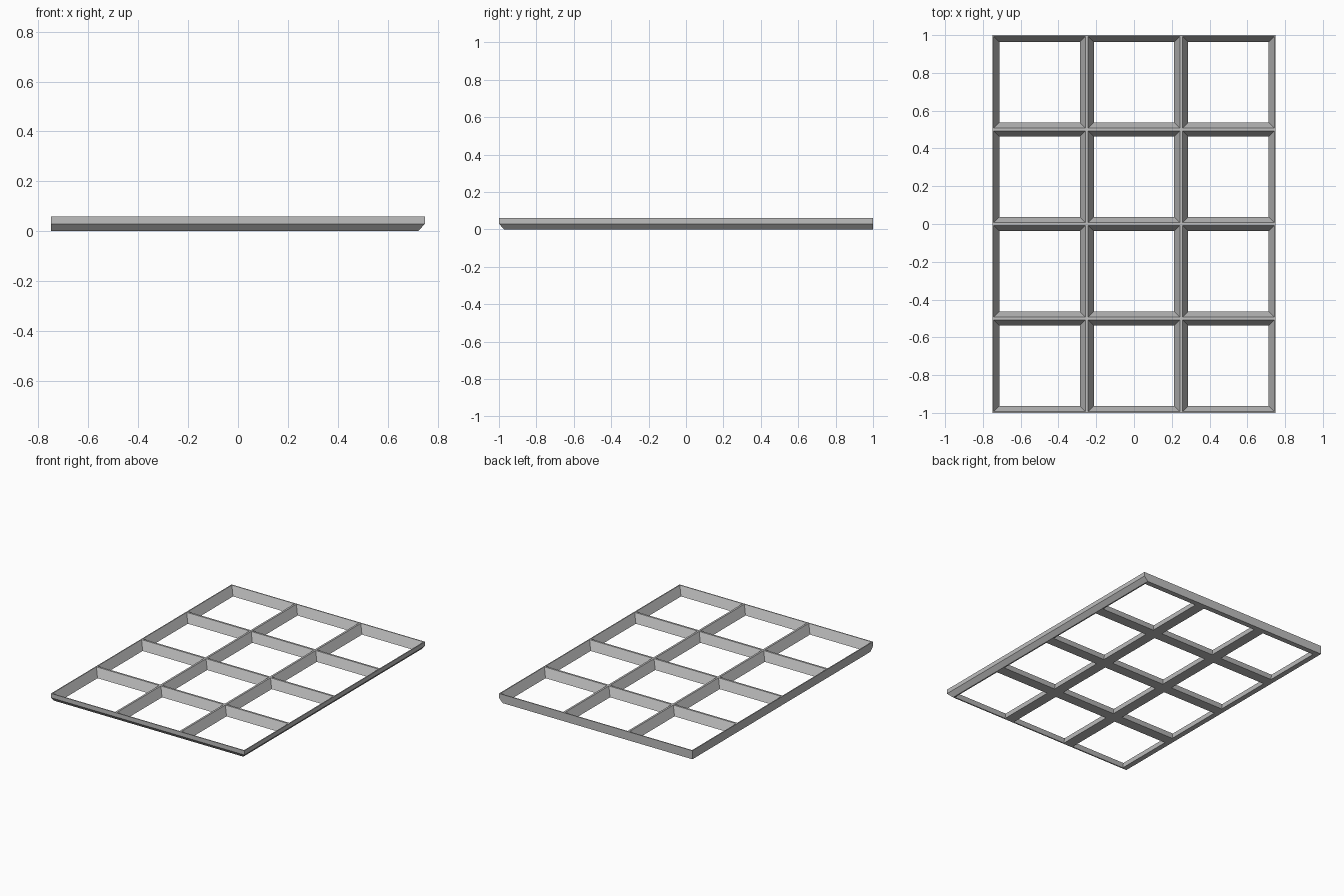
import bpy
import bmesh

cube = bpy.data.objects.get("Cube")
if cube:
    bpy.data.objects.remove(cube)

HEIGHT = 0.06
CELL = 0.5
COLUMNS, ROWS = 3, 4
RIM = 0.007      # half width of a bar at the top
FOOT = 0.037     # half width of a bar at the bottom
CHAMFER = 0.028  # undercut along the front and left edges
HALF_X, HALF_Y = COLUMNS * CELL / 2, ROWS * CELL / 2

grey = bpy.data.materials.new("neutral_grey")
grey.use_nodes = True
colour = (0.52, 0.52, 0.52, 1)
grey.diffuse_color = colour
grey.node_tree.nodes["Principled BSDF"].inputs["Base Color"].default_value = colour

bm = bmesh.new()


def ring(x, y, inset, z):
    """Four corners of a cell, pulled in by inset."""
    a, b = x + inset, x + CELL - inset
    c, d = y + inset, y + CELL - inset
    return [(a, c, z), (b, c, z), (b, d, z), (a, d, z)]


def quad(*corners):
    bm.faces.new([bm.verts.new(p) for p in corners])


def on_border(p, q):
    return any(abs(p[axis]) > half - 0.001 and abs(p[axis] - q[axis]) < 0.001
               for axis, half in enumerate((HALF_X, HALF_Y)))


# Each cell: top rim, sloping inner walls, underside and any outer wall
for column in range(COLUMNS):
    for row in range(ROWS):
        x, y = column * CELL - HALF_X, row * CELL - HALF_Y
        top = ring(x, y, 0, HEIGHT)
        middle = ring(x, y, 0, HEIGHT / 2)
        base = [(min(px, HALF_X - CHAMFER), max(py, CHAMFER - HALF_Y), pz)
                for px, py, pz in ring(x, y, 0, 0)]
        loops = [base, ring(x, y, FOOT, 0), ring(x, y, RIM, HEIGHT), top]
        for k in range(4):
            n = (k + 1) % 4
            for low, high in zip(loops, loops[1:]):
                quad(low[k], low[n], high[n], high[k])
            if on_border(top[k], top[n]):
                quad(top[k], top[n], middle[n], middle[k])
                quad(middle[k], middle[n], base[n], base[k])

# Weld the cells into one clean frame
bmesh.ops.remove_doubles(bm, verts=bm.verts, dist=0.0005)
bmesh.ops.recalc_face_normals(bm, faces=bm.faces)

mesh = bpy.data.meshes.new("lattice_frame")
bm.to_mesh(mesh)
bm.free()
mesh.materials.append(grey)
frame = bpy.data.objects.new("lattice_frame", mesh)
bpy.context.collection.objects.link(frame)
